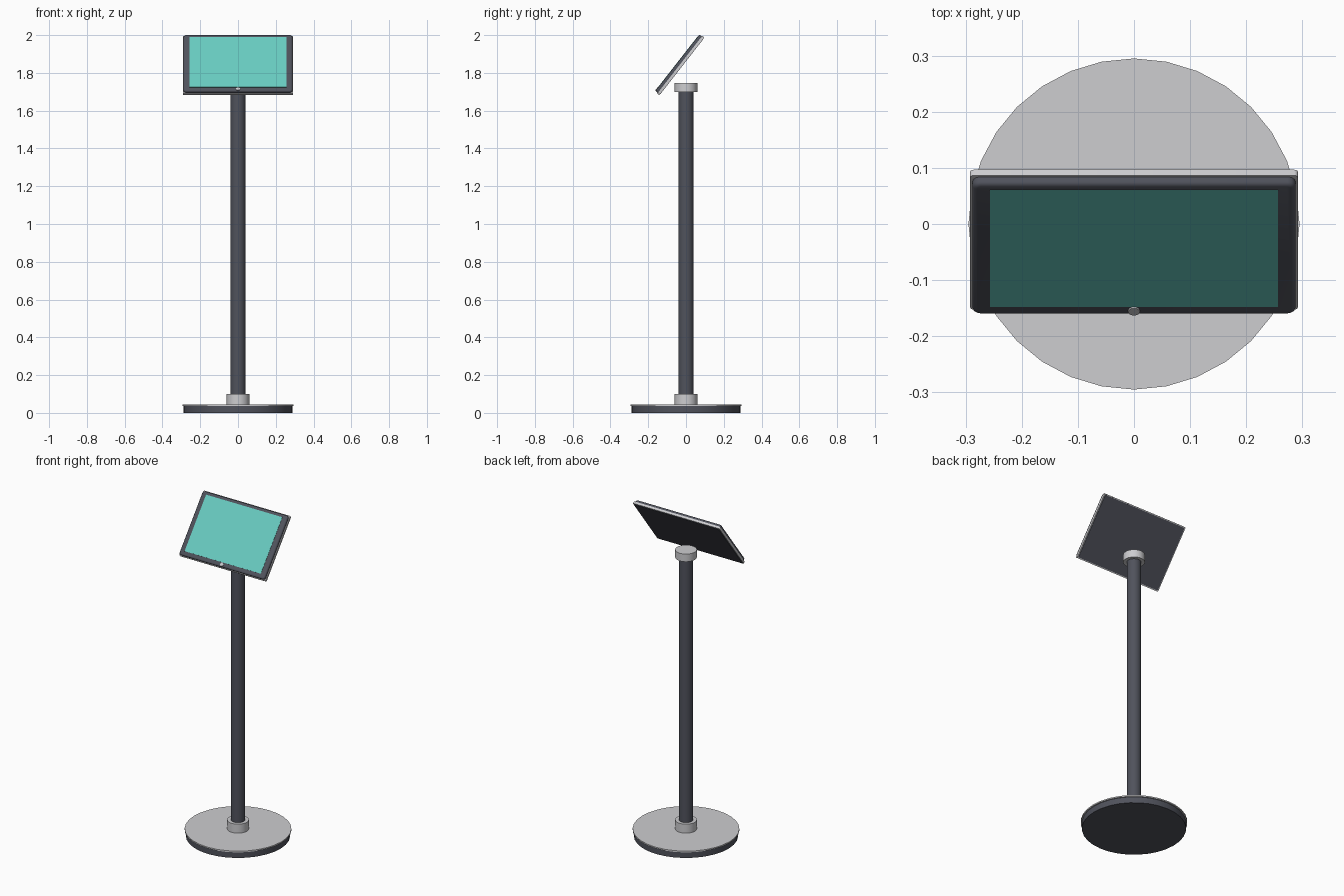
import bpy, bmesh, math
from mathutils import Matrix, Vector

cube = bpy.data.objects.get("Cube")
if cube:
    bpy.data.objects.remove(cube, do_unlink=True)


def make_material(name, rgb):
    m = bpy.data.materials.new(name)
    m.use_nodes = True
    m.diffuse_color = (*rgb, 1)
    m.node_tree.nodes["Principled BSDF"].inputs["Base Color"].default_value = (*rgb, 1)
    return m


dark = make_material("dark grey", (0.08, 0.085, 0.107))
light = make_material("light grey", (0.61, 0.61, 0.63))
teal = make_material("screen teal", (0.14, 0.6, 0.53))

# The display's own frame: x across, y up the slope, z out of the screen
TILT = Matrix.Rotation(math.radians(52), 4, 'X')
MID = 1.4325  # slope position of the display's middle


def finish(name, bm, mat, matrix):
    mesh = bpy.data.meshes.new(name)
    bm.to_mesh(mesh)
    bm.free()
    mesh.materials.append(mat)
    ob = bpy.data.objects.new(name, mesh)
    bpy.context.collection.objects.link(ob)
    ob.matrix_world = matrix
    bpy.ops.object.select_all(action='DESELECT')
    ob.select_set(True)
    bpy.context.view_layer.objects.active = ob
    bpy.ops.object.shade_smooth_by_angle(angle=math.radians(35))
    return ob


def disc(name, radius, low, high, mat, sides=32, matrix=Matrix()):
    bm = bmesh.new()
    bmesh.ops.create_cone(bm, cap_ends=True, segments=sides, radius1=radius,
                          radius2=radius, depth=high - low)
    return finish(name, bm, mat, matrix @ Matrix.Translation((0, 0, (low + high) / 2)))


def slab(name, half_x, half_y, low, high, mat, mid=MID, corner=0, front=0):
    """Plate in the display's frame, with rounded corners and front edge."""
    bm = bmesh.new()
    bmesh.ops.create_cube(bm, size=1)
    bmesh.ops.scale(bm, vec=(2 * half_x, 2 * half_y, high - low), verts=bm.verts)
    if corner:
        posts = [e for e in bm.edges
                 if abs(e.verts[0].co.z - e.verts[1].co.z) > 1e-5]
        bmesh.ops.bevel(bm, geom=posts, offset=corner, segments=3,
                        profile=0.5, affect='EDGES')
    if front:
        rim = [e for e in bm.edges if all(v.co.z > 0 for v in e.verts)]
        bmesh.ops.bevel(bm, geom=rim, offset=front, segments=3,
                        profile=0.5, affect='EDGES')
    return finish(name, bm, mat, TILT @ Matrix.Translation((0, mid, (low + high) / 2)))


# Stand
disc("base_weight", 0.288, 0, 0.037, dark)
disc("base_top_plate", 0.295, 0.037, 0.045, light)
disc("lower_collar", 0.06, 0.045, 0.10, light)
disc("pole", 0.04, 0.045, 1.72, dark)
disc("upper_collar", 0.06, 1.70, 1.747, light)

# Display
slab("display_back", 0.286, 0.188, 1.146, 1.152, dark, corner=0.008)
slab("display_rim", 0.292, 0.194, 1.148, 1.161, light, corner=0.006)
slab("display_bezel", 0.288, 0.19, 1.160, 1.177, dark, corner=0.014, front=0.008)
slab("screen", 0.257, 0.1685, 1.174, 1.1785, teal, mid=1.4365)
disc("home_button", 0.0105, 1.174, 1.180, light, sides=16,
     matrix=TILT @ Matrix.Translation(Vector((0, 1.256, 0))))
